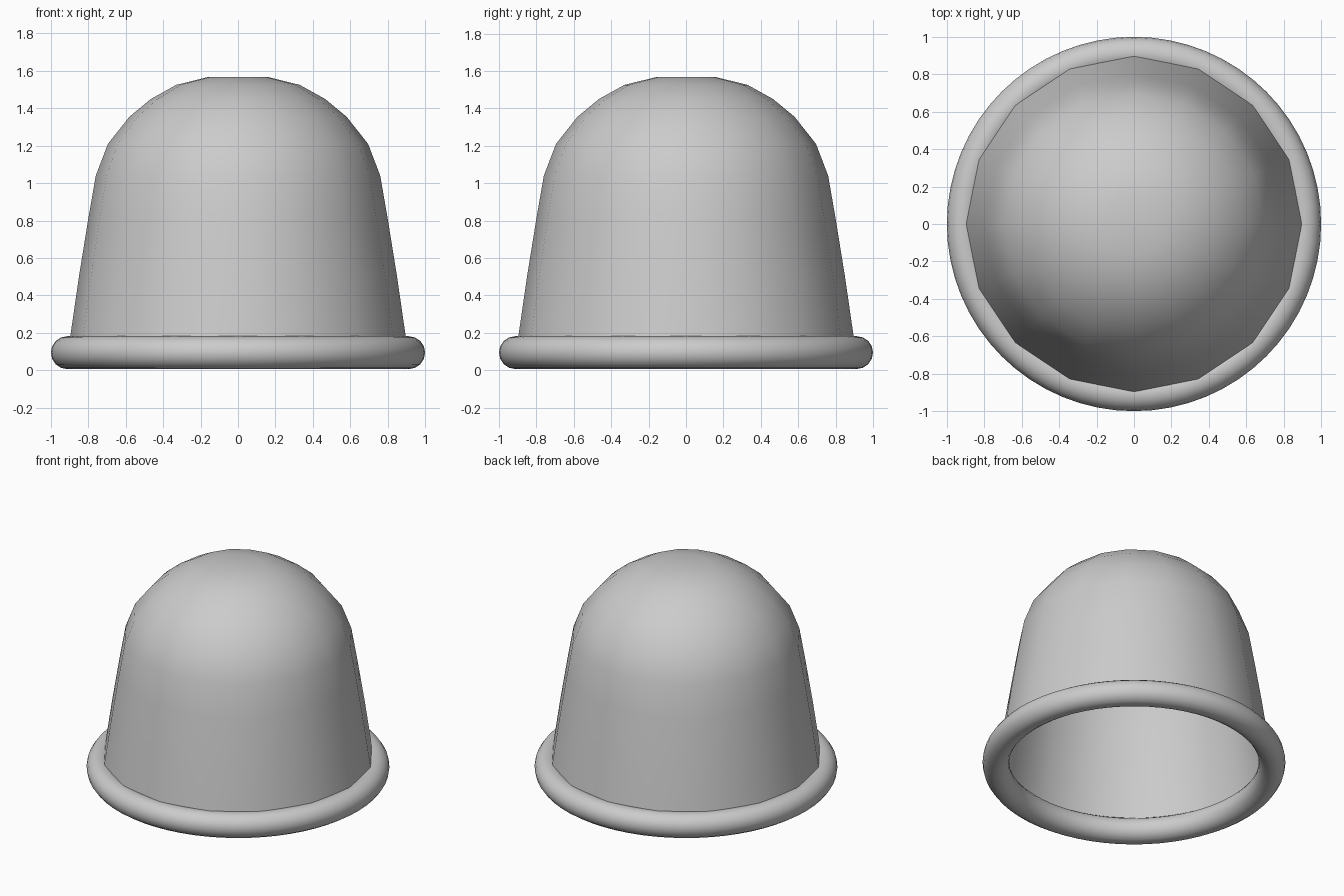
import bpy, bmesh, math

if "Cube" in bpy.data.objects:
    bpy.data.objects.remove(bpy.data.objects["Cube"])

SIDES = 16


def lathe(name, profile):
    """Open shell of stacked rings closed by a flat cap on top."""
    bm = bmesh.new()
    rings = []
    for r, z in profile:
        rings.append([bm.verts.new((r * math.cos(math.tau * i / SIDES),
                                    r * math.sin(math.tau * i / SIDES), z))
                      for i in range(SIDES)])
    for a, b in zip(rings, rings[1:]):
        for i in range(SIDES):
            j = (i + 1) % SIDES
            bm.faces.new((a[i], a[j], b[j], b[i]))
    bm.faces.new(rings[-1])
    for f in bm.faces:
        f.smooth = True
    mesh = bpy.data.meshes.new(name)
    bm.to_mesh(mesh)
    bm.free()
    obj = bpy.data.objects.new(name, mesh)
    bpy.context.collection.objects.link(obj)
    return obj


# Hollow dome, open at the bottom
lathe("dome_shell", [(0.905, 0.12), (0.895, 0.19), (0.85, 0.50), (0.80, 0.81),
                     (0.76, 1.04), (0.695, 1.21), (0.58, 1.355), (0.465, 1.45),
                     (0.33, 1.525), (0.16, 1.567)])

# Rounded rim around the opening
bpy.ops.mesh.primitive_torus_add(major_radius=0.912, minor_radius=0.088,
                                 major_segments=64, minor_segments=16,
                                 location=(0, 0, 0.094))
rim = bpy.context.object
rim.name = "base_rim"
bpy.ops.object.shade_smooth()
